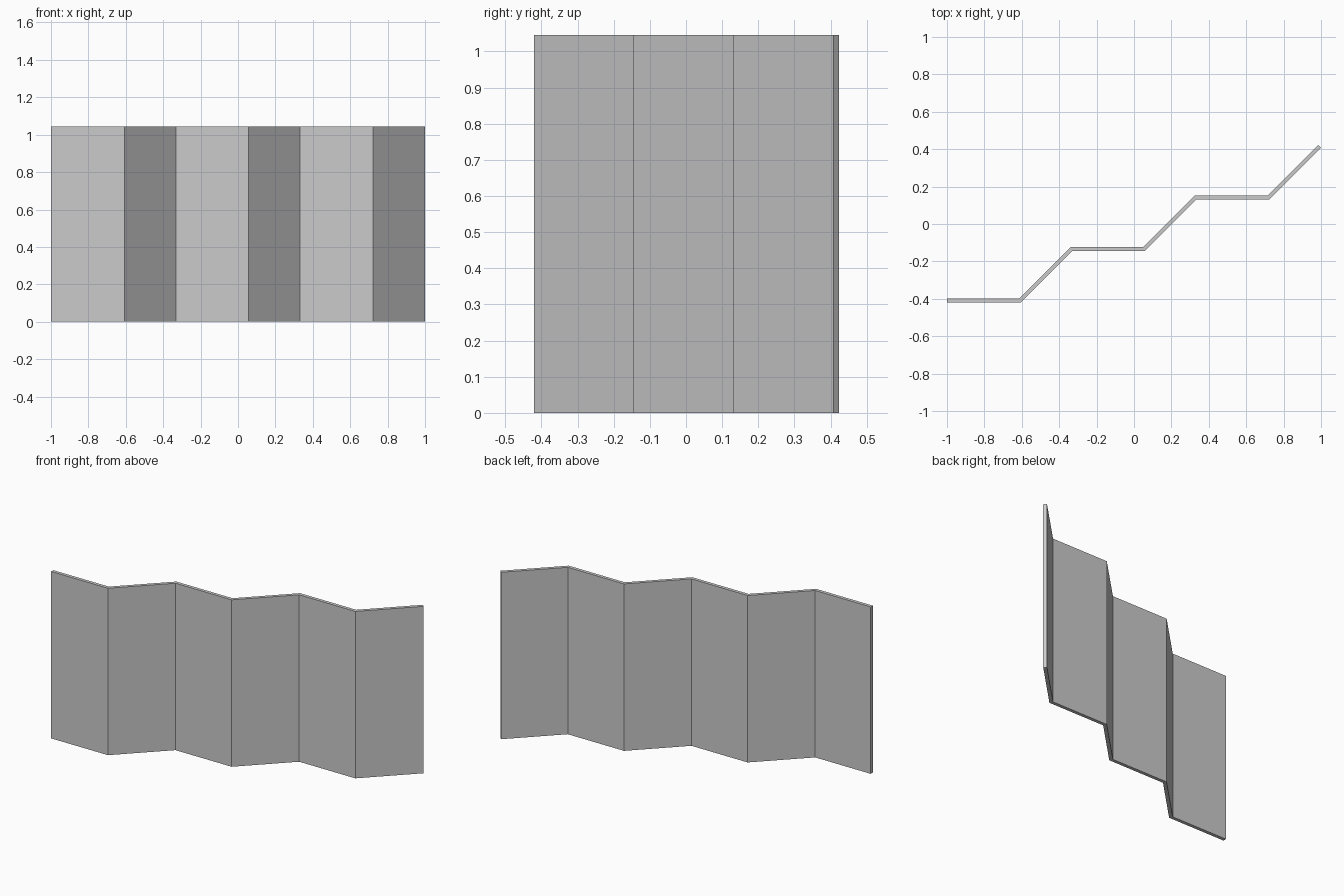
import bpy, bmesh
from math import radians, tan
from mathutils import Vector

if "Cube" in bpy.data.objects:
    bpy.data.objects.remove(bpy.data.objects["Cube"])

PANEL, THICK, HEIGHT = 0.389, 0.021, 1.045
ANGLES = [0, 45] * 3          # plan direction of each folding panel

# Centre line of the folded screen, seen from above
dirs = [Vector((1, 0)) if a == 0 else Vector((1, 1)).normalized() for a in ANGLES]
path = [Vector((-1.0, -0.42 + THICK / 2))]
for d in dirs:
    path.append(path[-1] + d * PANEL)


def offset(i, side):
    """Mitred offset of path point i to one side of the centre line."""
    before, after = dirs[max(i - 1, 0)], dirs[min(i, len(dirs) - 1)]
    n0, n1 = Vector((-before.y, before.x)), Vector((-after.y, after.x))
    miter = (n0 + n1).normalized()
    return path[i] + miter * (side * THICK / 2 / miter.dot(n0))


# Folding screen: one quad per panel, extruded to full height
bm = bmesh.new()
rows = [[bm.verts.new((*offset(i, s), 0)) for s in (-1, 1)] for i in range(len(path))]
for (a, b), (c, d) in zip(rows, rows[1:]):
    bm.faces.new((a, c, d, b))
top = bmesh.ops.extrude_face_region(bm, geom=bm.faces[:], use_keep_orig=True)
bmesh.ops.translate(bm, vec=(0, 0, HEIGHT),
                    verts=[g for g in top["geom"] if isinstance(g, bmesh.types.BMVert)])
bmesh.ops.recalc_face_normals(bm, faces=bm.faces[:])

mesh = bpy.data.meshes.new("folding_screen")
bm.to_mesh(mesh)
bm.free()
screen = bpy.data.objects.new("folding_screen", mesh)
bpy.context.collection.objects.link(screen)
